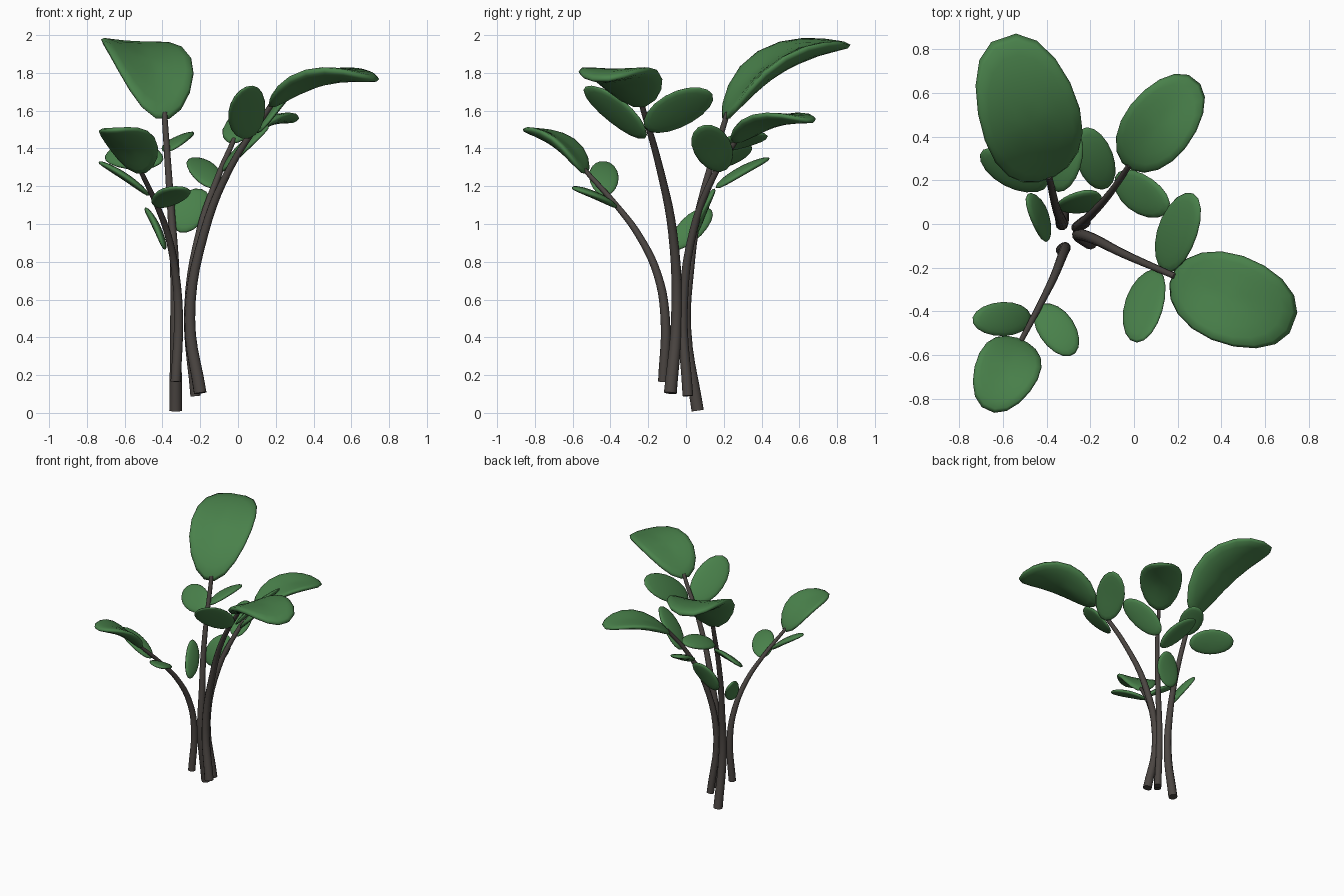
import bpy, bmesh, math
from mathutils import Vector

if "Cube" in bpy.data.objects:
    bpy.data.objects.remove(bpy.data.objects["Cube"])


def material(name, rgb):
    m = bpy.data.materials.new(name)
    m.diffuse_color = (*rgb, 1)
    m.use_nodes = True
    m.node_tree.nodes["Principled BSDF"].inputs["Base Color"].default_value = m.diffuse_color
    return m


GREEN = material("leaf_green", (0.067, 0.22, 0.07))
BARK = material("dark_bark", (0.07, 0.06, 0.054))


def stem(name, points, r0, r1):
    """Tapered tube through the points, with closed ends."""
    cu = bpy.data.curves.new(name, 'CURVE')
    cu.dimensions = '3D'
    cu.bevel_depth = 1
    cu.bevel_resolution = 3
    cu.resolution_u = 5
    cu.use_fill_caps = True
    sp = cu.splines.new('BEZIER')
    sp.bezier_points.add(len(points) - 1)
    for i, (bp, p) in enumerate(zip(sp.bezier_points, points)):
        bp.co = p
        bp.handle_left_type = bp.handle_right_type = 'AUTO'
        bp.radius = r0 + (r1 - r0) * i / (len(points) - 1)
    ob = bpy.data.objects.new(name, cu)
    bpy.context.collection.objects.link(ob)
    bpy.ops.object.select_all(action='DESELECT')
    ob.select_set(True)
    bpy.context.view_layer.objects.active = ob
    bpy.ops.object.convert(target='MESH')
    ob = bpy.context.object
    ob.data.materials.clear()
    ob.data.materials.append(BARK)
    bpy.ops.object.shade_smooth_by_angle(angle=math.radians(40))


def leaf(name, base, tip, half_width, roll=0, arch=0.012, thick=0.02,
         cup=0.0, flare=0.0, blunt=0.0):
    """Lens-shaped blade from base to tip, arched lengthwise, cupped across."""
    base, tip = Vector(base), Vector(tip)
    span = tip - base
    axis = span.normalized()
    side0 = axis.cross(Vector((0, 0, 1))).normalized()
    n0 = side0.cross(axis)
    a = math.radians(roll)
    side = side0 * math.cos(a) + n0 * math.sin(a)
    normal = side.cross(axis)
    bm = bmesh.new()
    bmesh.ops.create_uvsphere(bm, u_segments=18, v_segments=10, radius=1)
    for v in bm.verts:
        u, w, n = v.co
        n = math.copysign(abs(n) ** 0.8, n)
        fill = max(1 - u * u, 0.02) ** -blunt if u > 0 else 1  # rounder tip
        w, n = w * fill, n * fill
        lift = arch * (1 - u * u) + cup * w * w + thick * n
        v.co = (base + span * (u + 1) / 2
                + side * (half_width * w * (1 + flare * u)) + normal * lift)
    bmesh.ops.recalc_face_normals(bm, faces=bm.faces)
    for f in bm.faces:
        f.smooth = True
    me = bpy.data.meshes.new(name)
    bm.to_mesh(me)
    bm.free()
    me.materials.append(GREEN)
    bpy.context.collection.objects.link(bpy.data.objects.new(name, me))


# Four bundled stems that spread apart towards the top
stem("stem_back_left", [(-.33, .062, .012), (-.33, .0, .44), (-.335, .02, .76),
                        (-.355, .07, 1.08), (-.39, .22, 1.59)], .034, .015)
stem("stem_right", [(-.2, -.083, .105), (-.255, -.05, .5), (-.18, -.07, .95),
                    (-.04, -.14, 1.3), (.19, -.24, 1.65)], .034, .014)
stem("stem_back_right", [(-.225, .01, .09), (-.262, -.015, .55), (-.2, .04, .97),
                         (-.11, .14, 1.24), (-.02, .27, 1.45)], .028, .013)
stem("stem_front_left", [(-.33, -.12, .165), (-.315, -.11, .5), (-.33, -.15, .73),
                         (-.37, -.25, .94), (-.43, -.37, 1.1),
                         (-.52, -.54, 1.29)], .028, .012)

# Large arched, cupped leaf on the end of each stem
leaf("big_leaf_back_left", (-.4, .2, 1.55), (-.6, .86, 1.95), .23,
     roll=-4, arch=.105, thick=.042, cup=.06, flare=.06, blunt=.1)
leaf("big_leaf_right", (.17, -.24, 1.62), (.735, -.455, 1.765), .205,
     arch=.08, thick=.04, cup=.035, flare=.05, blunt=.08)
leaf("big_leaf_back_right", (-.035, .26, 1.43), (.28, .665, 1.545), .16,
     arch=.055, thick=.03, cup=.03, blunt=.06)
leaf("big_leaf_front_left", (-.51, -.53, 1.265), (-.67, -.855, 1.5), .147,
     roll=-3, arch=.05, thick=.03, cup=.03, blunt=.06)

# Small flat leaves lower down: base, tip, half width, roll
small = [
    ((.075, -.21, 1.46), (.03, -.54, 1.72), .115, -38),
    ((.125, -.21, 1.5), (.285, .13, 1.7), .12, 40),
    ((-.09, .2, 1.28), (.165, .08, 1.52), .1, -28),
    ((-.13, .16, 1.19), (-.23, .44, 1.35), .085, 0),
    ((-.4, .17, 1.33), (-.7, .33, 1.37), .1, 40),
    ((-.36, .15, 1.39), (-.27, .43, 1.47), .085, 20),
    ((-.39, -.07, .87), (-.49, .13, 1.08), .068, -53),
    ((-.32, .06, .96), (-.18, .15, 1.18), .09, -50),
    ((-.43, -.37, 1.09), (-.28, -.6, 1.19), .085, 13),
    ((-.47, -.43, 1.15), (-.74, -.44, 1.33), .078, 0),
]
for i, (b, t, w, r) in enumerate(small):
    leaf(f"small_leaf_{i + 1}", b, t, w, r)
